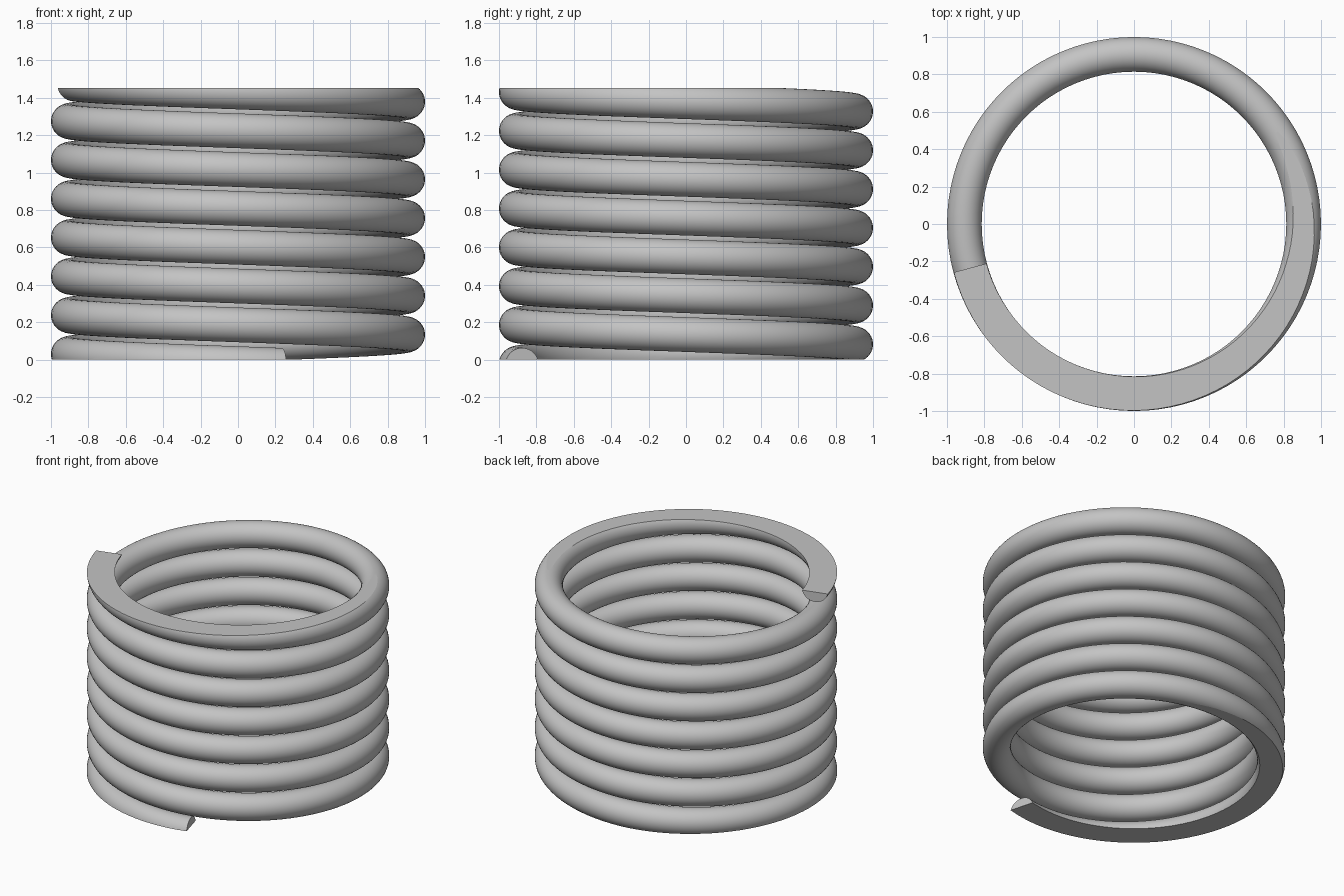
import bpy
import bmesh
from math import cos, sin, pi, radians

cube = bpy.data.objects.get("Cube")
if cube:
    bpy.data.objects.remove(cube, do_unlink=True)

# Spring dimensions
WIRE_RADIUS = 0.093
COIL_RADIUS = 1 - WIRE_RADIUS
PITCH = 0.2075
TURNS = 7.25
START_ANGLE = radians(285)
START_Z = -0.03
HEIGHT = 1.453
RINGS_PER_TURN = 96
SIDES = 36

steel = bpy.data.materials.new("grey steel")
steel.use_nodes = True
colour = (0.55, 0.55, 0.55, 1)
steel.diffuse_color = colour
steel.node_tree.nodes["Principled BSDF"].inputs["Base Color"].default_value = colour

bm = bmesh.new()


def wire_ring(turn):
    """Circular wire section, standing radially on the left-handed helix."""
    angle = START_ANGLE - 2 * pi * turn
    ring = []
    for i in range(SIDES):
        a = 2 * pi * (i + 0.5) / SIDES
        r = COIL_RADIUS + WIRE_RADIUS * cos(a)
        z = START_Z + PITCH * turn + WIRE_RADIUS * sin(a)
        ring.append(bm.verts.new((r * cos(angle), r * sin(angle), z)))
    return ring


# Sweep the wire along the helix
rings = [wire_ring(i / RINGS_PER_TURN) for i in range(int(TURNS * RINGS_PER_TURN) + 1)]
for a, b in zip(rings, rings[1:]):
    for i in range(SIDES):
        j = (i + 1) % SIDES
        bm.faces.new((a[i], a[j], b[j], b[i])).smooth = True

# Close the two cut wire ends
for ring in (rings[0], rings[-1]):
    cap = bm.faces.new(ring)
    for edge in cap.edges:
        edge.smooth = False

# Grind both ends of the spring flat
for z, direction in ((0, -1), (HEIGHT, 1)):
    bmesh.ops.bisect_plane(
        bm, geom=bm.verts[:] + bm.edges[:] + bm.faces[:], dist=1e-6,
        plane_co=(0, 0, z), plane_no=(0, 0, direction), clear_outer=True)
    rim = [e for e in bm.edges if e.is_boundary]
    ground = bmesh.ops.holes_fill(bm, edges=rim, sides=0)["faces"]
    for face in ground:
        face.smooth = False
    for edge in rim:
        edge.smooth = False

bmesh.ops.recalc_face_normals(bm, faces=bm.faces[:])

mesh = bpy.data.meshes.new("coil_spring")
bm.to_mesh(mesh)
bm.free()
mesh.materials.append(steel)
spring = bpy.data.objects.new("coil_spring", mesh)
bpy.context.collection.objects.link(spring)
